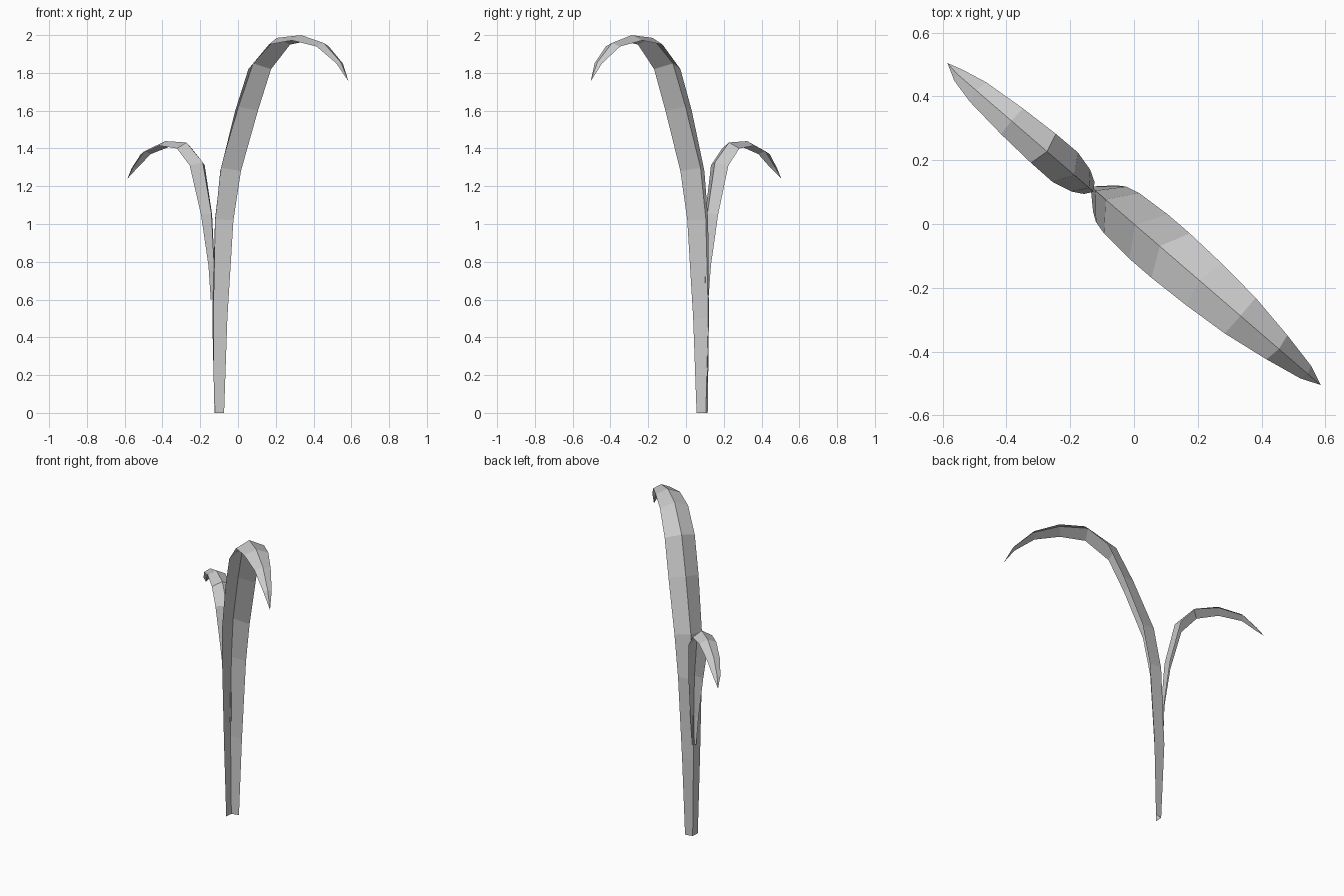
import bpy, bmesh
from mathutils import Vector

if "Cube" in bpy.data.objects:
    bpy.data.objects.remove(bpy.data.objects["Cube"])

# Both leaves lie in one vertical plane running front-right to back-left
OUT = Vector((0.757, -0.653, 0))
SIDE = Vector((0.653, 0.757, 0))
UP = Vector((0, 0, 1))


def leaf(name, stations, direction, shift=0.0):
    """Folded blade: stations are (reach, height, half width, fold depth) of the edges."""
    bm = bmesh.new()
    rows = []
    last = len(stations) - 1
    for i, (r, z, half, depth) in enumerate(stations):
        a, b = stations[max(i - 1, 0)], stations[min(i + 1, last)]
        dr, dz = b[0] - a[0], b[1] - a[1]
        if i == 0:
            dr, dz = 0, 1
        length = (dr * dr + dz * dz) ** 0.5
        edge = OUT * direction * r + UP * z
        ridge = edge + (OUT * direction * -dz + UP * dr) * (depth / length)
        mid = SIDE * (shift if half else 0)
        rows.append([bm.verts.new(p) for p in (
            edge + mid - SIDE * half, ridge + mid, edge + mid + SIDE * half)])
    for low, high in zip(rows, rows[1:]):
        for k in (0, 1):
            bm.faces.new((low[k], low[k + 1], high[k + 1], high[k]))
    bmesh.ops.remove_doubles(bm, verts=bm.verts, dist=0.0005)
    bmesh.ops.recalc_face_normals(bm, faces=bm.faces)
    mesh = bpy.data.meshes.new(name)
    bm.to_mesh(mesh)
    bm.free()
    obj = bpy.data.objects.new(name, mesh)
    bpy.context.collection.objects.link(obj)
    return obj


# Tall leaf, with its channelled stem
leaf("tall_leaf", [
    (-0.131, 0.00, 0.039, 0.030),
    (-0.122, 0.50, 0.055, 0.058),
    (-0.095, 1.02, 0.073, 0.066),
    (-0.052, 1.28, 0.084, 0.068),
    (0.060, 1.60, 0.092, 0.060),
    (0.152, 1.82, 0.092, 0.055),
    (0.290, 1.95, 0.086, 0.040),
    (0.440, 1.972, 0.074, 0.028),
    (0.592, 1.94, 0.050, 0.020),
    (0.711, 1.85, 0.026, 0.010),
    (0.773, 1.755, 0.0, 0.0),
], 1)

# Short leaf sprouting from the back of the stem
leaf("short_leaf", [
    (0.175, 0.60, 0.012, 0.010),
    (0.180, 0.78, 0.025, 0.018),
    (0.215, 1.05, 0.045, 0.035),
    (0.280, 1.31, 0.061, 0.042),
    (0.370, 1.40, 0.060, 0.035),
    (0.500, 1.415, 0.053, 0.024),
    (0.640, 1.37, 0.040, 0.018),
    (0.720, 1.295, 0.022, 0.010),
    (0.773, 1.24, 0.0, 0.0),
], -1, -0.006)
